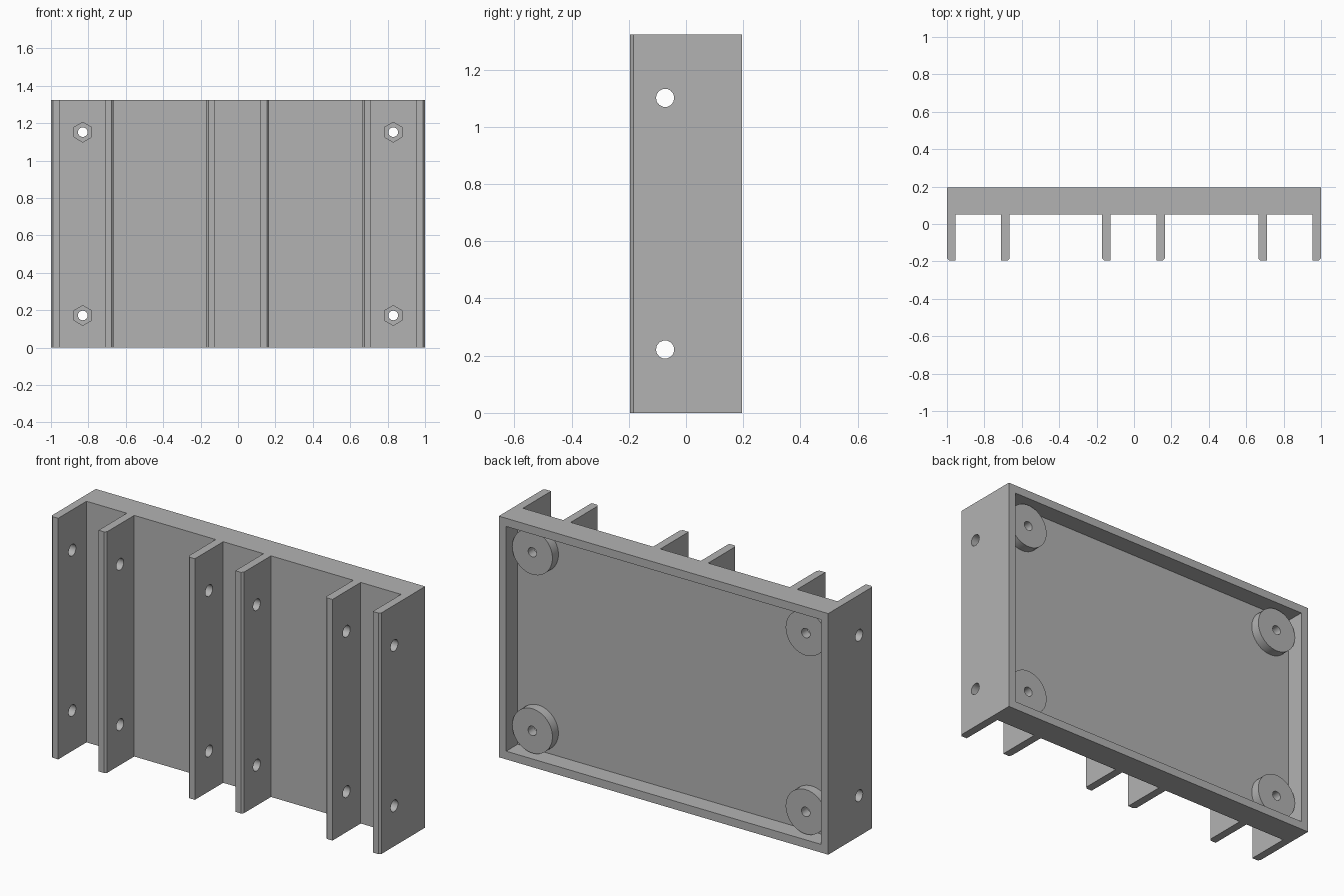
import bpy
import bmesh
import math
from mathutils import Matrix, Vector

if "Cube" in bpy.data.objects:
    bpy.data.objects.remove(bpy.data.objects["Cube"], do_unlink=True)

HEIGHT = 1.323
BACK, FRONT = 0.195, -0.195
PLATE_FRONT = 0.05      # face the fins stand on
FLOOR = 0.095           # bottom of the rear pocket
WALL = 0.045            # rim and fin thickness
CHAMFER = 0.011
SCREW_X, SCREW_Z = 0.83, 0.49   # offsets from the centre
MID = HEIGHT / 2

grey = bpy.data.materials.new("light grey")
grey.use_nodes = True
colour = (0.45, 0.45, 0.45, 1)
grey.diffuse_color = colour
grey.node_tree.nodes["Principled BSDF"].inputs["Base Color"].default_value = colour


def finish(name, bm):
    bmesh.ops.recalc_face_normals(bm, faces=bm.faces)
    mesh = bpy.data.meshes.new(name)
    bm.to_mesh(mesh)
    bm.free()
    mesh.materials.append(grey)
    obj = bpy.data.objects.new(name, mesh)
    bpy.context.collection.objects.link(obj)
    return obj


def extrude_profile(name, points, height):
    bm = bmesh.new()
    face = bm.faces.new([bm.verts.new((x, y, 0)) for x, y in points])
    top = bmesh.ops.extrude_face_region(bm, geom=[face])["geom"]
    verts = [v for v in top if isinstance(v, bmesh.types.BMVert)]
    bmesh.ops.translate(bm, verts=verts, vec=(0, 0, height))
    return finish(name, bm)


def rod(name, start, end, radius, sides):
    """Prism between two points, with one corner upwards."""
    start, end = Vector(start), Vector(end)
    axis = end - start
    bm = bmesh.new()
    bmesh.ops.create_cone(bm, cap_ends=True, segments=sides, radius1=radius,
                          radius2=radius, depth=axis.length)
    turn = Matrix.Rotation(math.pi / 2, 4, 'Y' if axis.x else 'X')
    bmesh.ops.transform(bm, verts=bm.verts,
                        matrix=Matrix.Translation((start + end) / 2) @ turn)
    return finish(name, bm)


def combine(target, tool, operation):
    mod = target.modifiers.new(operation, 'BOOLEAN')
    mod.operation, mod.solver, mod.object = operation, 'EXACT', tool
    bpy.context.view_layer.objects.active = target
    bpy.ops.object.modifier_apply(modifier=mod.name)
    bpy.data.objects.remove(tool, do_unlink=True)


# Back plate and three pairs of fins, as one outline seen from above
outline = [(1, BACK), (-1, BACK)]
for left, right in ((-1, -0.665), (-0.17, 0.165), (0.665, 1)):
    outline += [
        (left, PLATE_FRONT), (left, FRONT + CHAMFER), (left + CHAMFER, FRONT),
        (left + WALL, FRONT), (left + WALL, PLATE_FRONT),
        (right - WALL, PLATE_FRONT), (right - WALL, FRONT),
        (right - CHAMFER, FRONT), (right, FRONT + CHAMFER), (right, PLATE_FRONT)]
# The outermost fins continue the plate's sides without a seam
outline = [p for p in outline if p not in ((-1, PLATE_FRONT), (1, PLATE_FRONT))]
body = extrude_profile("finned_tray", outline, HEIGHT)

# Rear pocket
inner = 1 - WALL
pocket = extrude_profile(
    "pocket", [(-inner, FLOOR), (inner, FLOOR), (inner, BACK + 0.1), (-inner, BACK + 0.1)],
    HEIGHT - 2 * WALL)
pocket.data.transform(Matrix.Translation((0, 0, WALL)))
combine(body, pocket, 'DIFFERENCE')

# Corner bosses with screw holes and hexagonal nut recesses
for sx in (-1, 1):
    for sz in (-1, 1):
        x, z = sx * SCREW_X, MID + sz * SCREW_Z
        combine(body, rod("boss", (x, FLOOR - 0.02, z), (x, 0.147, z), 0.122, 48), 'UNION')
        combine(body, rod("screw", (x, 0, z), (x, 0.3, z), 0.026, 16), 'DIFFERENCE')
        combine(body, rod("nut", (x, 0, z), (x, PLATE_FRONT + 0.045, z), 0.053, 6), 'DIFFERENCE')

# Cross holes through all fins
for z in (MID - 0.44, MID + 0.44):
    combine(body, rod("cross", (-1.2, -0.073, z), (1.2, -0.073, z), 0.032, 14), 'DIFFERENCE')

# Smooth the round walls, keep the edges sharp
bpy.ops.object.select_all(action='DESELECT')
body.select_set(True)
bpy.context.view_layer.objects.active = body
bpy.ops.object.shade_smooth_by_angle(angle=math.radians(30))
